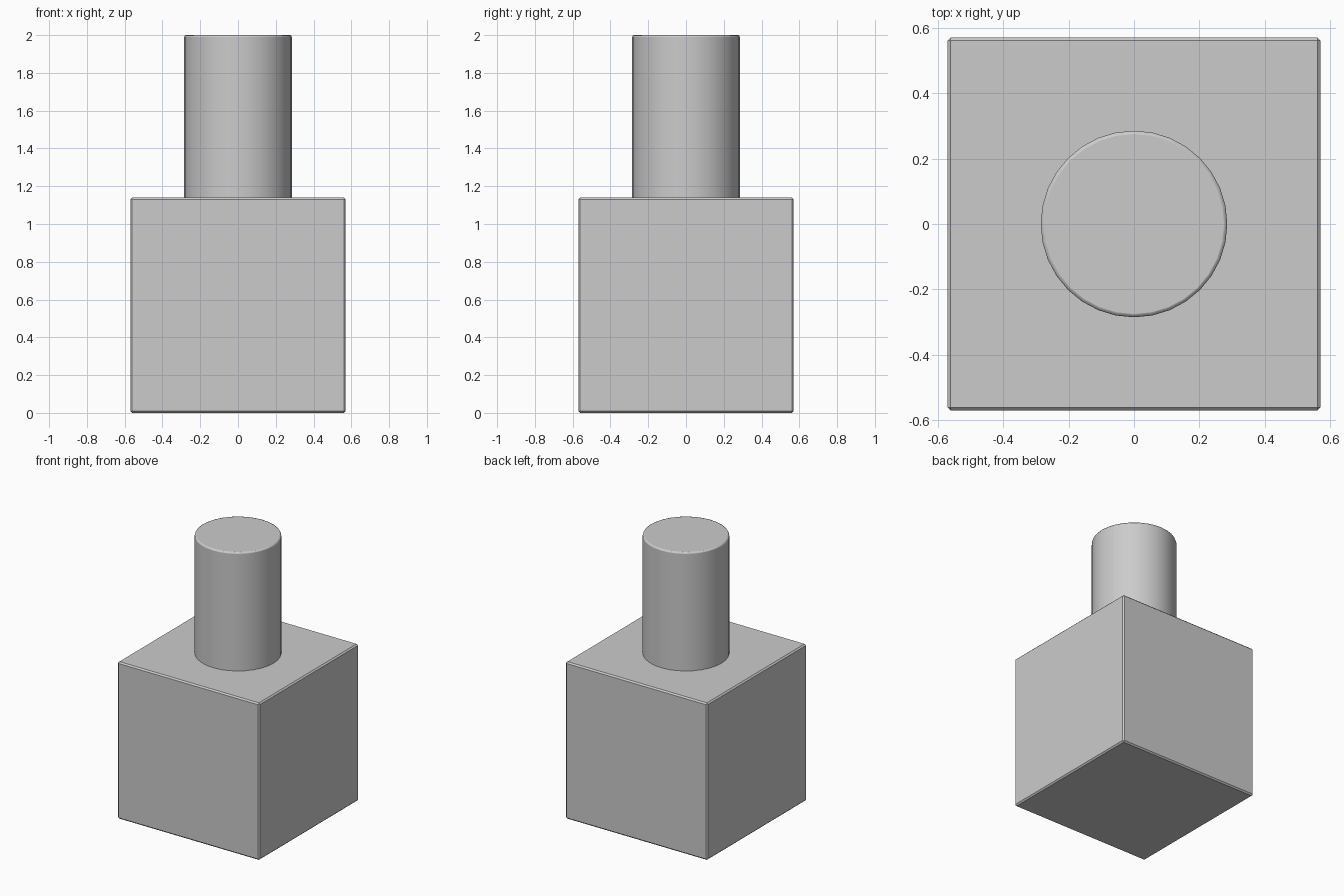
import bpy

cube = bpy.data.objects.get("Cube")
if cube:
    bpy.data.objects.remove(cube, do_unlink=True)

HALF = 0.57       # half the block's width
RADIUS = 0.285    # post radius
BEVEL = 0.01

# One plain grey for the whole model
grey = bpy.data.materials.new("light_grey")
grey.use_nodes = True
colour = (0.6, 0.6, 0.6, 1)
grey.diffuse_color = colour
grey.node_tree.nodes["Principled BSDF"].inputs["Base Color"].default_value = colour


def finish(name, segments):
    """Name the active part, colour it and soften its hard edges."""
    part = bpy.context.object
    part.name = name
    part.data.materials.append(grey)
    bpy.ops.object.transform_apply(location=False, rotation=False, scale=True)
    bevel = part.modifiers.new("Soft edges", "BEVEL")
    bevel.width = BEVEL
    bevel.segments = segments
    bevel.limit_method = "ANGLE"
    return part


# Square block
bpy.ops.mesh.primitive_cube_add(size=2 * HALF, location=(0, 0, HALF))
finish("block", 1)

# Round post standing on the block, sunk slightly so its lower bevel is hidden
top, base = 2.0, 2 * HALF - 0.02
bpy.ops.mesh.primitive_cylinder_add(
    vertices=32, radius=RADIUS, depth=top - base, location=(0, 0, (top + base) / 2))
finish("post", 2)
bpy.ops.object.shade_smooth_by_angle()
